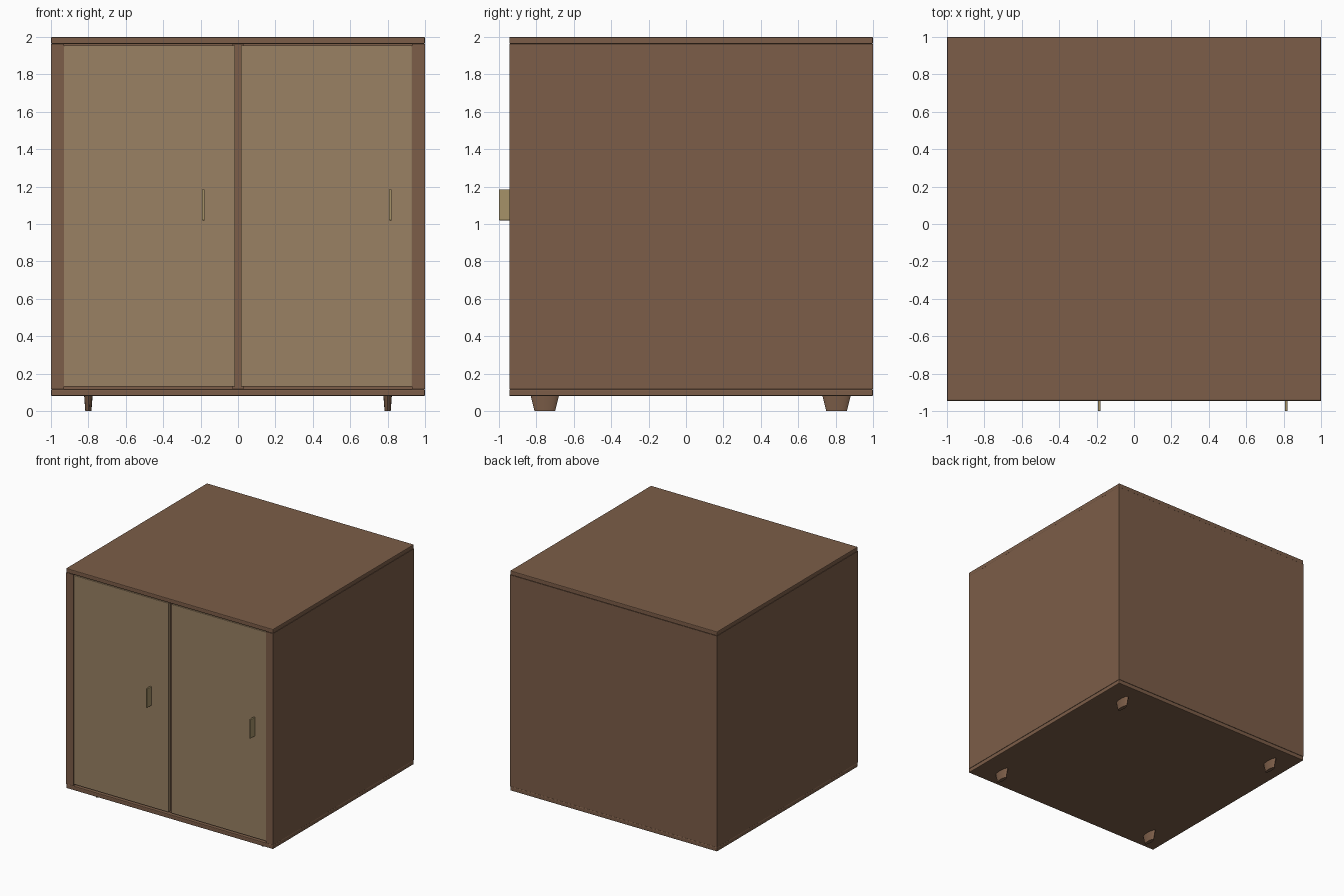
import bpy
import bmesh
from mathutils import Matrix

if "Cube" in bpy.data.objects:
    bpy.data.objects.remove(bpy.data.objects["Cube"])


def material(name, rgb):
    m = bpy.data.materials.new(name)
    m.diffuse_color = (*rgb, 1)
    m.use_nodes = True
    m.node_tree.nodes["Principled BSDF"].inputs["Base Color"].default_value = m.diffuse_color
    return m


WOOD = material("walnut", (0.20, 0.11, 0.065))
DOOR = material("light_wood", (0.32, 0.22, 0.125))
BRASS = material("brass", (0.38, 0.29, 0.14))


def add_object(name, bm, mat):
    me = bpy.data.meshes.new(name)
    bm.to_mesh(me)
    bm.free()
    me.materials.append(mat)
    ob = bpy.data.objects.new(name, me)
    bpy.context.collection.objects.link(ob)
    return ob


def box(name, x, y, z, mat, bevel=0.0):
    """Box from (min, max) ranges, with optional softened edges."""
    bm = bmesh.new()
    bmesh.ops.create_cube(bm, size=1)
    for v in bm.verts:
        for i, (lo, hi) in enumerate((x, y, z)):
            v.co[i] = hi if v.co[i] > 0 else lo
    ob = add_object(name, bm, mat)
    if bevel:
        mod = ob.modifiers.new("soft_edges", 'BEVEL')
        mod.width = bevel
        mod.segments = 2
    return ob


FRONT, BACK = -0.945, 1.0

# Carcass panels
box("top_panel", (-1, 1), (FRONT, BACK), (1.963, 2.0), WOOD, 0.006)
box("bottom_panel", (-1, 1), (FRONT, BACK), (0.08, 0.117), WOOD, 0.006)
for side, s in (("left", -1), ("right", 1)):
    box(side + "_side_panel", sorted((s * 0.93, s)), (FRONT, BACK), (0.117, 1.963), WOOD)
box("back_panel", (-0.93, 0.93), (0.97, BACK), (0.117, 1.963), WOOD)
box("centre_divider", (-0.03, 0.03), (-0.91, 0.97), (0.117, 1.963), WOOD)

# Doors and their upright pulls
for side, x0, x1, hx in (("left", -0.93, -0.015, -0.185), ("right", 0.015, 0.93, 0.815)):
    box(side + "_door", (x0, x1), (-0.94, -0.91), (0.13, 1.955), DOOR, 0.003)
    box(side + "_handle", (hx - 0.007, hx + 0.007), (-1.0, -0.935), (1.02, 1.185), BRASS, 0.002)

# Tapered oval feet
for depth, y in (("front", -0.755), ("back", 0.805)):
    for side, x in (("left", -0.8), ("right", 0.8)):
        bm = bmesh.new()
        bmesh.ops.create_cone(bm, cap_ends=True, segments=24, radius1=0.055, radius2=0.075,
                              depth=0.08, matrix=Matrix.Translation((x, y, 0.04))
                              @ Matrix.Diagonal((0.3, 1, 1, 1)))
        leg = add_object(f"{depth}_{side}_leg", bm, WOOD)
        bpy.ops.object.select_all(action='DESELECT')
        leg.select_set(True)
        bpy.context.view_layer.objects.active = leg
        bpy.ops.object.shade_smooth_by_angle()
